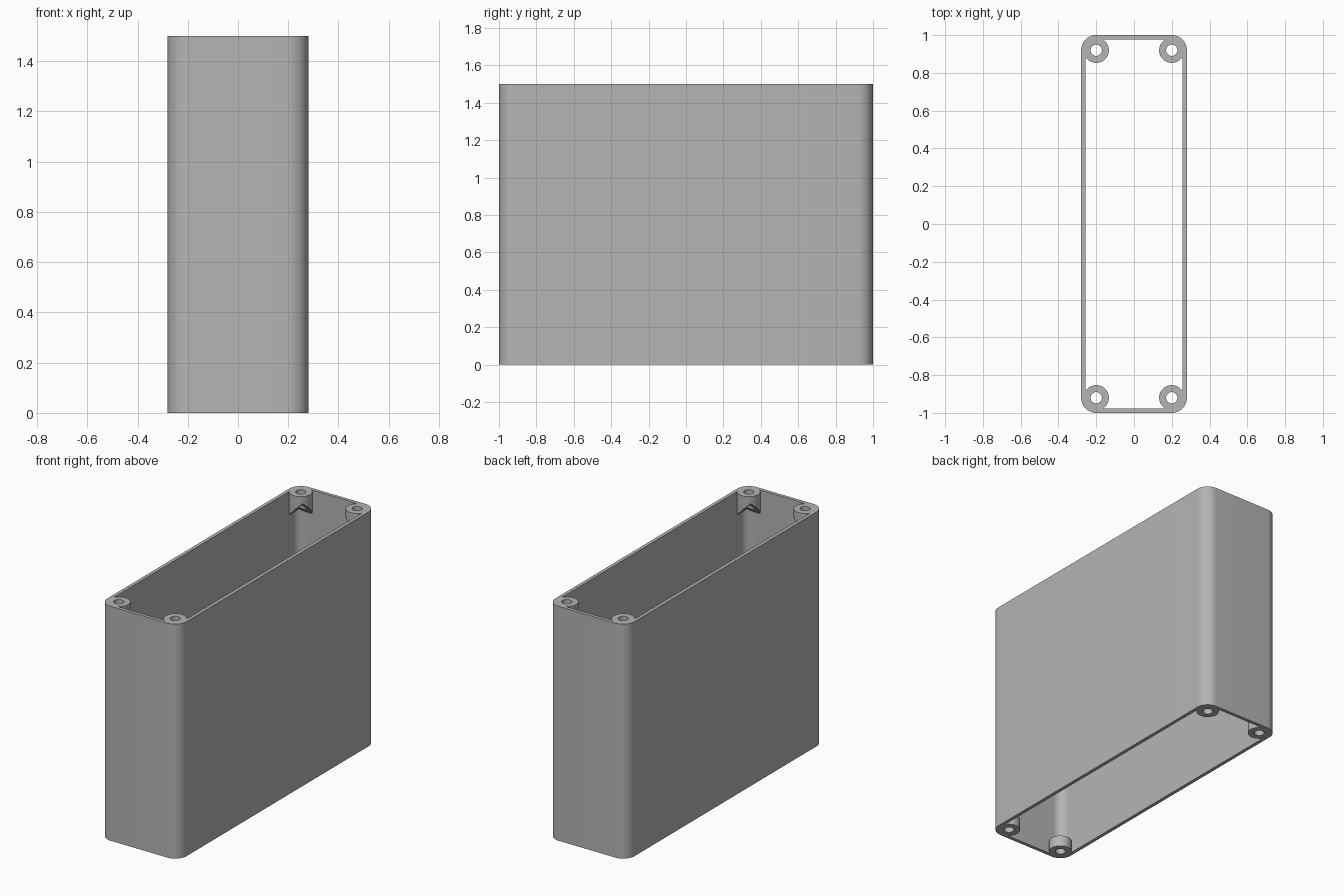
import bpy, bmesh
from math import pi, cos, sin, radians

if "Cube" in bpy.data.objects:
    bpy.data.objects.remove(bpy.data.objects["Cube"])

HEIGHT = 1.5
CX, CY = 0.2, 0.92          # corner and screw-hole centres
OUTER_R, INNER_R = 0.08, 0.058
BOSS_R, HOLE_R = 0.067, 0.03

grey = bpy.data.materials.new("plain grey")
grey.use_nodes = True
colour = (0.46, 0.46, 0.46, 1)
grey.diffuse_color = colour
grey.node_tree.nodes["Principled BSDF"].inputs["Base Color"].default_value = colour


def make_object(name, bm):
    bmesh.ops.recalc_face_normals(bm, faces=bm.faces)
    mesh = bpy.data.meshes.new(name)
    bm.to_mesh(mesh)
    bm.free()
    mesh.materials.append(grey)
    obj = bpy.data.objects.new(name, mesh)
    bpy.context.collection.objects.link(obj)
    return obj


def rounded_outline(radius, steps=16):
    points = []
    for quarter, (sx, sy) in enumerate([(1, 1), (-1, 1), (-1, -1), (1, -1)]):
        for i in range(steps + 1):
            a = (quarter + i / steps) * pi / 2
            points.append((sx * CX + radius * cos(a), sy * CY + radius * sin(a)))
    return points


def tube(name, outer, inner, low, high):
    """Hollow ring between two outlines; low and high give z at a point."""
    bm = bmesh.new()
    loops = [[bm.verts.new((x, y, z(x, y))) for x, y in line]
             for line, z in ((outer, low), (outer, high), (inner, high), (inner, low))]
    n = len(outer)
    for k in range(4):
        a, b = loops[k], loops[(k + 1) % 4]
        for i in range(n):
            j = (i + 1) % n
            bm.faces.new((a[i], a[j], b[j], b[i]))
    return make_object(name, bm)


def circle(cx, cy, radius, n=64):
    return [(cx + radius * cos(2 * pi * i / n), cy + radius * sin(2 * pi * i / n))
            for i in range(n)]


def floor(x, y):
    return 0


def rim(x, y):
    return HEIGHT


# Open rounded sleeve
case = tube("case_sleeve", rounded_outline(OUTER_R), rounded_outline(INNER_R), floor, rim)

# Screw bosses: flat at the bottom rim, sloped underneath at the top rim
bosses = []
for sx in (-1, 1):
    for sy in (-1, 1):
        cx, cy = sx * CX, sy * CY
        rings = circle(cx, cy, BOSS_R), circle(cx, cy, HOLE_R)

        def underside(x, y):
            return HEIGHT - 0.093 - max(sx * (x - cx), sy * (y - cy))

        bosses.append(tube("lower_screw_boss", *rings, floor, lambda x, y: 0.07))
        bosses.append(tube("upper_screw_boss", *rings, underside, rim))

# Merge the bosses into the sleeve
bpy.ops.object.select_all(action='DESELECT')
case.select_set(True)
bpy.context.view_layer.objects.active = case
for boss in bosses:
    mod = case.modifiers.new("join_boss", 'BOOLEAN')
    mod.operation = 'UNION'
    mod.solver = 'EXACT'
    mod.object = boss
    bpy.ops.object.modifier_apply(modifier=mod.name)
    bpy.data.objects.remove(boss)

bpy.ops.object.shade_smooth_by_angle(angle=radians(30))
